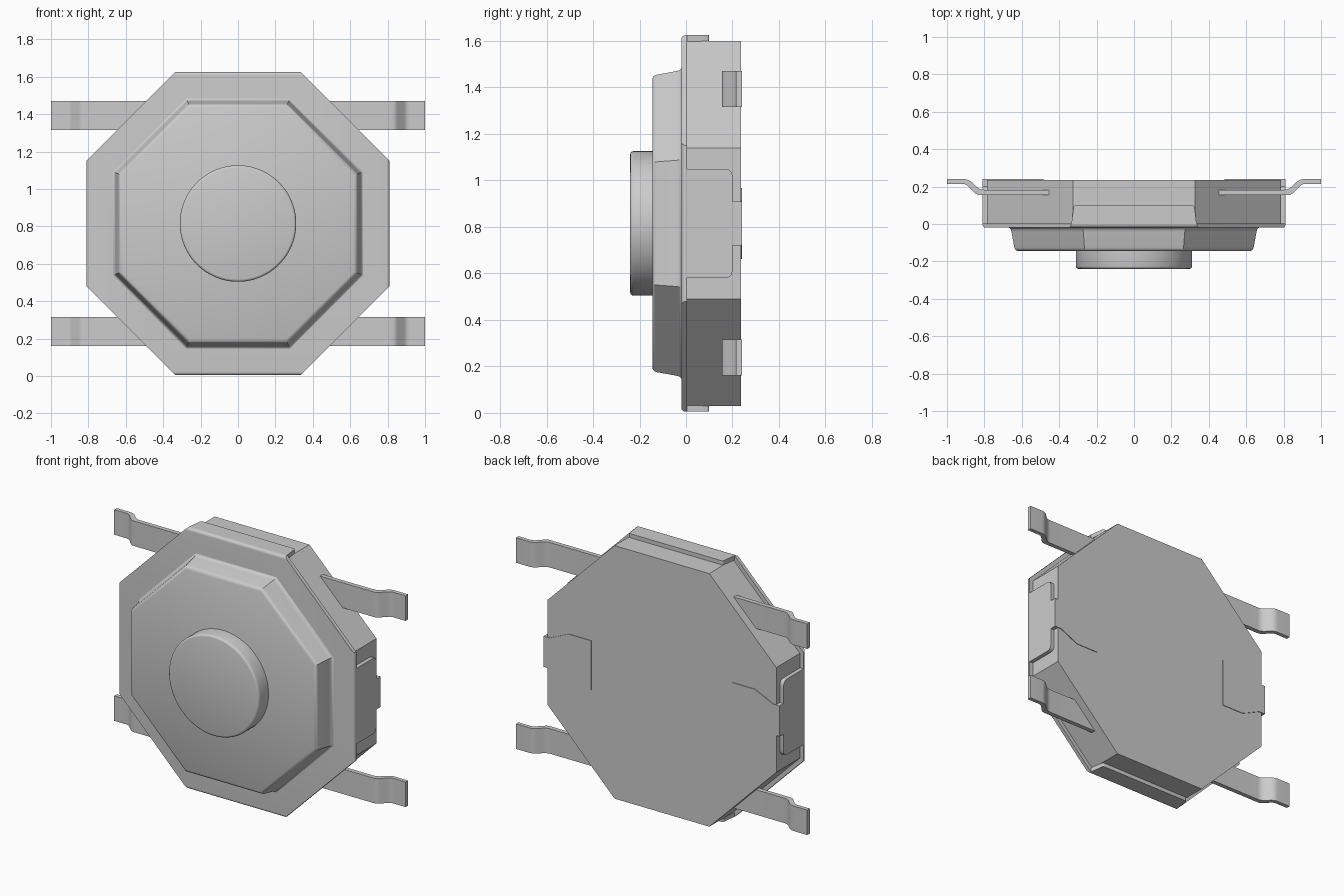
import bpy, bmesh, math
from mathutils import Vector

if "Cube" in bpy.data.objects:
    bpy.data.objects.remove(bpy.data.objects["Cube"])

CZ = 0.815                      # height of the switch centre


def finish(name, bm):
    bmesh.ops.recalc_face_normals(bm, faces=bm.faces)
    me = bpy.data.meshes.new(name)
    bm.to_mesh(me)
    bm.free()
    for p in me.polygons:
        p.use_smooth = True
    me.set_sharp_from_angle(angle=math.radians(32))
    ob = bpy.data.objects.new(name, me)
    ob.location.z = CZ
    bpy.context.collection.objects.link(ob)
    return ob


def stack(name, rings, sides, round_edges=0):
    """Loft of regular polygons facing -y; rings are (flat half-width, y)."""
    bm = bmesh.new()
    loops = []
    for half, y in rings:
        r = half / math.cos(math.pi / sides)
        angs = [(i + 0.5) * 2 * math.pi / sides for i in range(sides)]
        loops.append([bm.verts.new((r * math.cos(a), y, r * math.sin(a))) for a in angs])
    for a, b in zip(loops, loops[1:]):
        for i in range(sides):
            j = (i + 1) % sides
            bm.faces.new((a[i], a[j], b[j], b[i]))
    bm.faces.new(loops[0])
    bm.faces.new(loops[-1])
    if round_edges:             # only the four axis-aligned front edges
        front = rings[-1][1]
        sel = []
        for e in bm.edges:
            m = (e.verts[0].co + e.verts[1].co) / 2
            if abs(m.y - front) < 1e-5 and min(abs(m.x), abs(m.z)) < 1e-4:
                sel.append(e)
        bmesh.ops.bevel(bm, geom=sel, offset=round_edges, segments=4,
                        profile=0.5, affect='EDGES')
    return finish(name, bm)


def outline(pts, steps=5):
    """Points (u, v) stay sharp, points (u, v, r) are rounded."""
    out = []
    n = len(pts)
    for i, p in enumerate(pts):
        c = Vector(p[:2])
        if len(p) == 2:
            out.append(c)
            continue
        a = c + (Vector(pts[i - 1][:2]) - c).normalized() * p[2]
        b = c + (Vector(pts[(i + 1) % n][:2]) - c).normalized() * p[2]
        for k in range(steps + 1):
            t = k / steps
            out.append(a * (1 - t) ** 2 + c * 2 * t * (1 - t) + b * t * t)
    return out


def prism(name, pts, axis, lo, hi, sx=1, sz=1):
    place = {'x': lambda u, v, w: (w * sx, u, v * sz),
             'y': lambda u, v, w: (u * sx, w, v * sz),
             'z': lambda u, v, w: (u * sx, v, w * sz)}[axis]
    bm = bmesh.new()
    pts = outline(pts)
    a, b = [[bm.verts.new(place(p.x, p.y, w)) for p in pts] for w in (lo, hi)]
    bm.faces.new(a)
    bm.faces.new(b)
    for i in range(len(pts)):
        j = (i + 1) % len(pts)
        bm.faces.new((a[i], a[j], b[j], b[i]))
    return finish(name, bm)


def mirrored(half):
    """Complete a profile that is symmetric about v = 0."""
    return half + [(p[0], -p[1]) + tuple(p[2:]) for p in reversed(half)]


# Base body and sheet cover
stack("base_body", [(0.785, 0.236), (0.785, 0.0)], 8)
stack("cover_plate", [(0.81, 0.004), (0.81, -0.02)], 8, round_edges=0.018)

# Raised octagonal dome with soft foot and rim
stack("cover_dome", [(0.672, -0.018), (0.664, -0.022), (0.658, -0.030), (0.655, -0.042),
                     (0.640, -0.125), (0.637, -0.134), (0.631, -0.141), (0.620, -0.145)], 8)

# Round push button
stack("push_button", [(0.311, -0.14), (0.311, -0.226), (0.309, -0.233),
                      (0.304, -0.238), (0.297, -0.24)], 72)

# Short tabs bent over the top and bottom
top_tab = [(-0.335, 0.0), (0.335, 0.0), (0.322, 0.1, 0.012), (-0.322, 0.1, 0.012)]
for name, s in (("top", 1), ("bottom", -1)):
    prism(name + "_cover_tab", top_tab, 'z', 0.783, 0.81, sz=s)

# Long side tabs with clips folded onto the back
side_tab = mirrored([(0.0, 0.235), (0.2, 0.235, 0.035), (0.2, 0.095), (0.24, 0.095)])
clip = mirrored([(0.81, 0.095), (0.765, 0.095), (0.64, 0.153), (0.485, 0.153)])
for name, s in (("right", 1), ("left", -1)):
    prism(name + "_cover_tab", side_tab, 'x', 0.783, 0.81, sx=s)
    prism(name + "_back_clip", clip, 'y', 0.222, 0.24, sx=s)

# Four stepped contact legs
leg = [(0.45, 0.155), (0.84, 0.155, 0.018), (0.9, 0.215, 0.018), (1.0, 0.215),
       (1.0, 0.24), (0.885, 0.24, 0.025), (0.825, 0.183, 0.025), (0.45, 0.183)]
for side, sx in (("right", 1), ("left", -1)):
    for level, sz in (("upper", 1), ("lower", -1)):
        prism(f"{level}_{side}_leg", leg, 'z', 0.5, 0.655, sx=sx, sz=sz)
